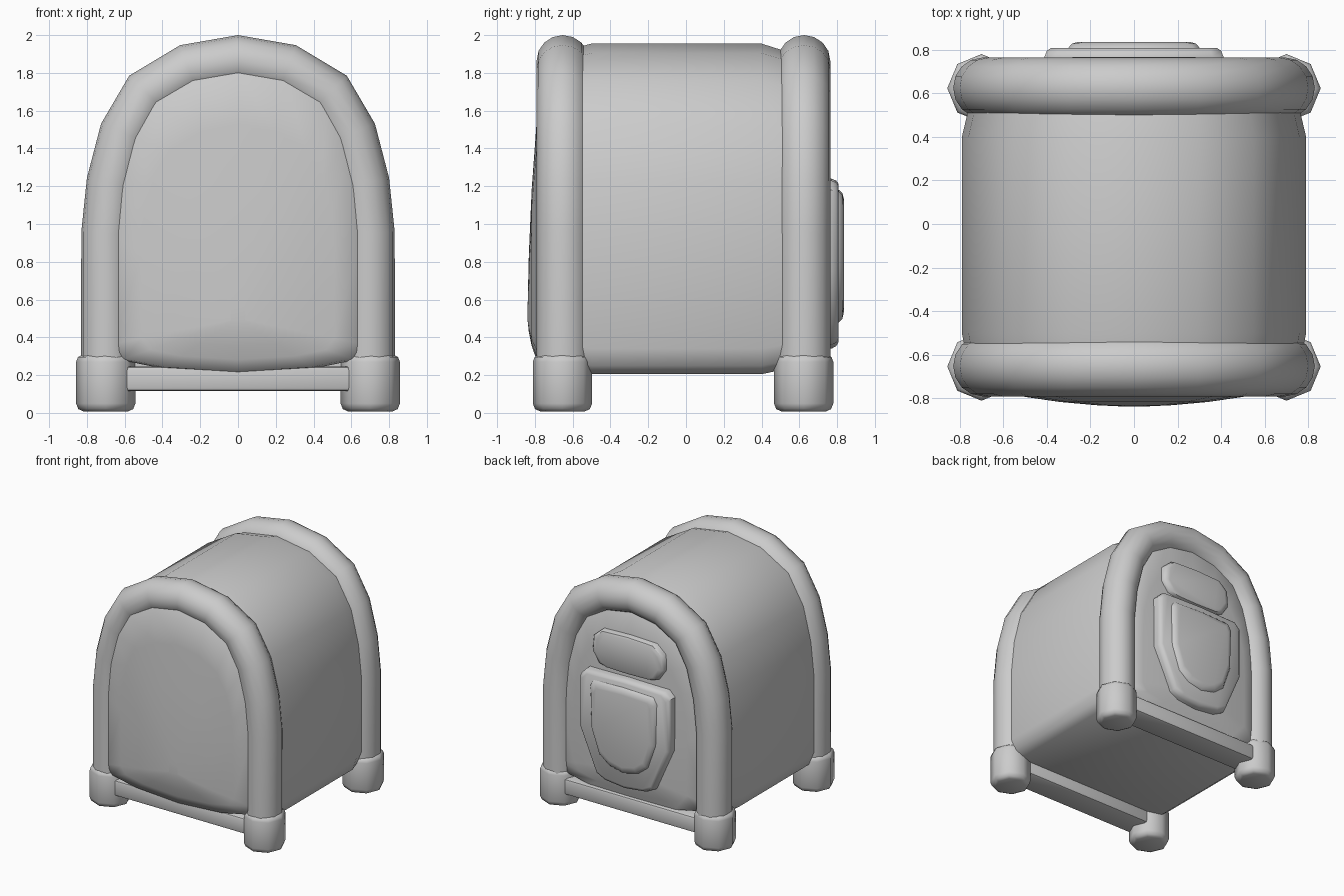
import bpy, bmesh
from math import cos, sin, pi, radians
from mathutils import Vector

cube = bpy.data.objects.get("Cube")
if cube:
    bpy.data.objects.remove(cube)

grey = bpy.data.materials.new("plain_grey")
grey.use_nodes = True
COLOUR = (0.6, 0.6, 0.6, 1)
grey.diffuse_color = COLOUR
grey.node_tree.nodes["Principled BSDF"].inputs["Base Color"].default_value = COLOUR


def finish(name, bm, angle=40, bevel=0):
    bmesh.ops.recalc_face_normals(bm, faces=bm.faces)
    mesh = bpy.data.meshes.new(name)
    bm.to_mesh(mesh)
    bm.free()
    mesh.materials.append(grey)
    obj = bpy.data.objects.new(name, mesh)
    bpy.context.collection.objects.link(obj)
    bpy.ops.object.select_all(action='DESELECT')
    obj.select_set(True)
    bpy.context.view_layer.objects.active = obj
    if bevel:
        mod = obj.modifiers.new("soft_edges", 'BEVEL')
        mod.width, mod.segments, mod.limit_method = bevel, 2, 'ANGLE'
        bpy.ops.object.modifier_apply(modifier=mod.name)
    bpy.ops.object.shade_smooth_by_angle(angle=radians(angle))
    return obj


def loft(name, rings, **kw):
    """Skin a list of equal-length closed rings and cap both ends."""
    bm = bmesh.new()
    loops = [[bm.verts.new(p) for p in ring] for ring in rings]
    n = len(loops[0])
    for a, b in zip(loops, loops[1:]):
        for i in range(n):
            j = (i + 1) % n
            bm.faces.new((a[i], a[j], b[j], b[i]))
    bm.faces.new(loops[0])
    bm.faces.new(loops[-1])
    return finish(name, bm, **kw)


def mirrored(half):
    """Close a half outline, running from the top to the bottom, across x = 0."""
    return half + [(-x, z) for x, z in reversed(half) if x > 0]


def stacked(name, outline, steps, centre, **kw):
    """Loft an outline along y; each step is (scale, y) about a centre height."""
    rings = [[(x * s, y, centre + (z - centre) * s) for x, z in outline] for s, y in steps]
    return loft(name, rings, **kw)


# Centre line of the arch
half_arch = [(0, 1.865), (.26, 1.82), (.48, 1.69), (.60, 1.48), (.667, 1.22), (.695, .95), (.695, .2)]
path = [Vector((x, z)) for x, z in mirrored(half_arch)]
k = len(half_arch)
path = path[k:] + path[:k]

# Barrel-shaped main shell
shell = mirrored([(0, 1.955), (.3, 1.905), (.55, 1.76), (.69, 1.52), (.76, 1.24), (.79, .95),
                  (.79, .34), (.76, .25), (.70, .205)])
stacked("main_shell", shell, [(.96, -.66), (1, -.5), (1, .4), (.97, .5), (.96, .62)], .9)

# Domed end panels
panel = mirrored([(0, 1.865), (.26, 1.82), (.48, 1.69), (.60, 1.48), (.667, 1.22), (.68, .95),
                  (.68, .36), (.62, .28), (.4, .235), (0, .21)])
stacked("front_panel", panel, [(1, -.55), (1, -.73), (.97, -.77), (.75, -.792), (.5, -.817),
                               (.25, -.832), (.06, -.838)], .5, angle=60)
stacked("back_panel", panel, [(1, .5), (1, .66), (.97, .70), (.75, .72), (.5, .74),
                              (.25, .75), (.06, .755)], .5, angle=60)

SIDES = 16
R = .135
for end, y0 in (("front", -.652), ("back", .625)):
    # Round tube arch, mitred at each bend
    rings = []
    for i, p in enumerate(path):
        before = (p - path[i - 1]).normalized() if i else None
        after = (path[i + 1] - p).normalized() if i + 1 < len(path) else None
        tangent = ((before or after) + (after or before)).normalized()
        normal = Vector((-tangent.y, tangent.x))
        ring = []
        for s in range(SIDES):
            a = 2 * pi * s / SIDES
            q = p + normal * R * cos(a)
            ring.append((q.x, y0 + R * 1.03 * sin(a), q.y))
        rings.append(ring)
    loft(end + "_arch_tube", rings, angle=50)

    # Octagonal feet
    for side, x0 in (("left", .7), ("right", -.7)):
        rings = [[(x0 + r * cos(i * pi / 4), y0 - .002 + r * sin(i * pi / 4), z) for i in range(8)]
                 for r, z in ((.118, .008), (.145, .02), (.157, .05), (.157, .27), (.148, .295), (.12, .31))]
        loft(f"{end}_{side}_foot", rings, angle=50)

    # Cross beam between the feet
    bm = bmesh.new()
    bmesh.ops.create_cube(bm, size=1)
    for v in bm.verts:
        v.co = Vector((v.co.x * 1.2, y0 + v.co.y * .22, .18 + v.co.z * .13))
    finish(end + "_cross_beam", bm, bevel=.02)

# Back hatch with a raised centre, and the slot cover above it
hatch = mirrored([(0, 1.24), (.36, 1.23), (.41, 1.18), (.41, .75), (.26, .40), (.18, .36), (0, .34)])
stacked("back_hatch", hatch, [(1, .68), (1, .77), (.975, .795), (.93, .808)], .85)
raised = mirrored([(0, 1.18), (.27, 1.17), (.30, 1.12), (.29, .78), (.22, .58), (.13, .51), (0, .48)])
stacked("hatch_raised_centre", raised, [(1.03, .79), (1, .81), (.95, .828), (.85, .836)], .85, angle=60)
cover = mirrored([(0, 1.58), (.24, 1.57), (.32, 1.50), (.33, 1.38), (.27, 1.29), (.2, 1.27), (0, 1.265)])
stacked("slot_cover", cover, [(1, .64), (1, .735), (.95, .757), (.85, .766)], 1.42)
